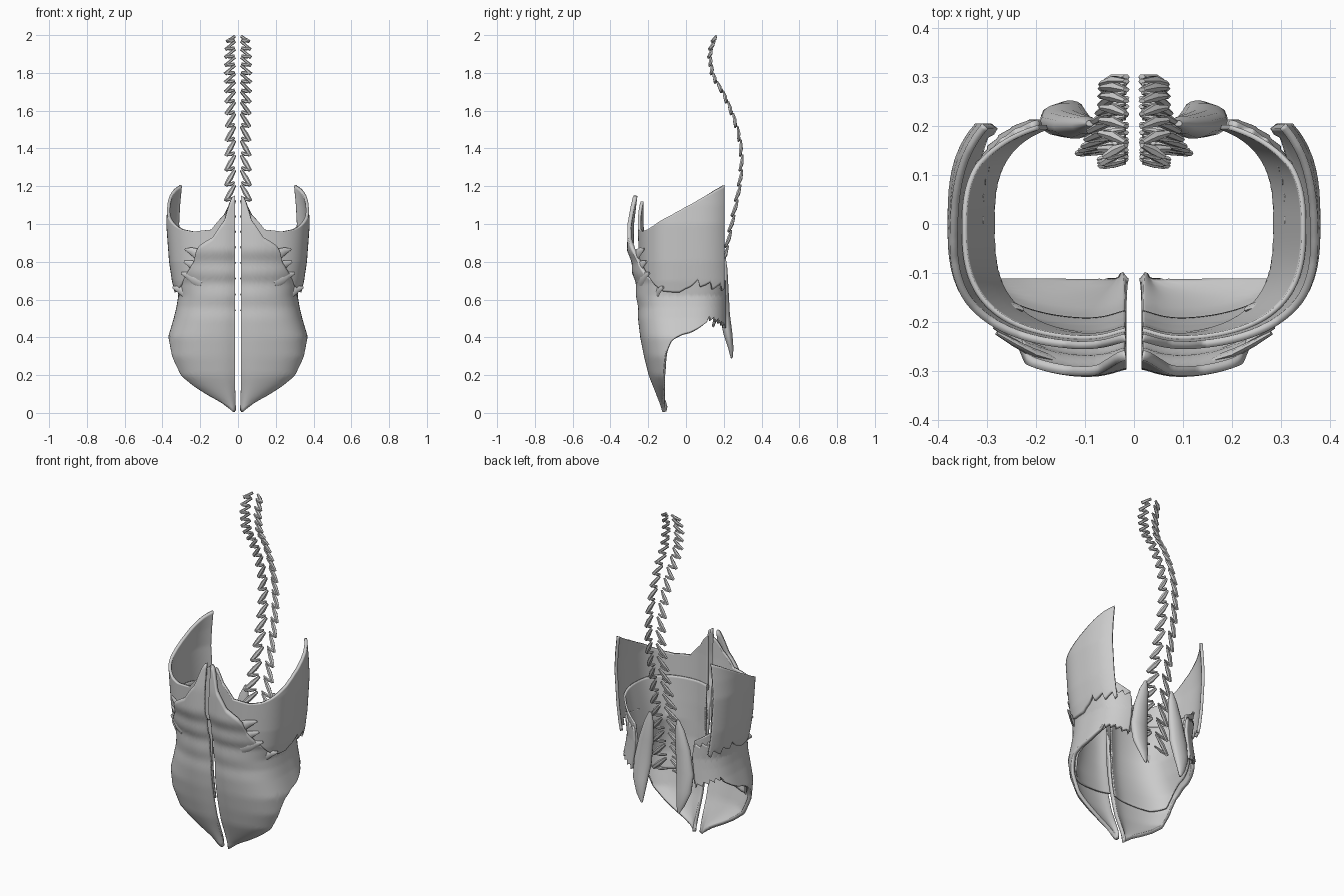
import bpy, bmesh, math
from mathutils import Vector

cube = bpy.data.objects.get("Cube")
if cube:
    bpy.data.objects.remove(cube)

grey = bpy.data.materials.new("muscle_grey")
grey.use_nodes = True
grey.diffuse_color = (0.6, 0.6, 0.6, 1)
grey.node_tree.nodes["Principled BSDF"].inputs["Base Color"].default_value = (0.6, 0.6, 0.6, 1)


def lerp_keys(keys, t, col=1):
    """Piecewise linear lookup in rows of (t, value, ...)."""
    if t <= keys[0][0]:
        return keys[0][col]
    for p, q in zip(keys, keys[1:]):
        if t <= q[0]:
            return p[col] + (q[col] - p[col]) * (t - p[0]) / (q[0] - p[0])
    return keys[-1][col]


def finish(name, bm, thickness=0, angle=40):
    """Turn a bmesh into a mirrored, smooth shaded object."""
    bmesh.ops.recalc_face_normals(bm, faces=bm.faces)
    mesh = bpy.data.meshes.new(name)
    bm.to_mesh(mesh)
    bm.free()
    mesh.materials.append(grey)
    obj = bpy.data.objects.new(name, mesh)
    bpy.context.collection.objects.link(obj)
    bpy.ops.object.select_all(action='DESELECT')
    bpy.context.view_layer.objects.active = obj
    obj.select_set(True)
    bpy.ops.object.shade_smooth_by_angle(angle=math.radians(angle))
    if thickness:
        solid = obj.modifiers.new("thickness", 'SOLIDIFY')
        solid.thickness = thickness
        solid.offset = 0
    obj.modifiers.new("other_side", 'MIRROR')


def sheet(name, edges, section, end, back, thickness, jag, cols=100, rows=40):
    """Curved wall: edges = (degrees, bottom, top), section = (z, half width, front y)."""
    bm = bmesh.new()
    grid = []
    for i in range(cols + 1):
        deg = end * (i / cols) ** 1.5
        s, c = math.sin(math.radians(deg)), math.cos(math.radians(deg))
        cut = jag(i, deg)
        low, high = lerp_keys(edges, deg) + cut[0], lerp_keys(edges, deg, 2) + cut[1]
        column = []
        for j in range(rows + 1):
            z = low + (high - low) * j / rows
            wide, front = lerp_keys(section, z), lerp_keys(section, z, 2)
            x = 0.017 + (wide - 0.017) * s ** 0.7
            y = (front if c > 0 else back) * abs(c) ** 0.7
            if c > 0:  # groove beside the midline
                y += 0.018 * math.exp(-deg / 3)
            column.append(bm.verts.new((x, y, z)))
        grid.append(column)
    for a, b in zip(grid, grid[1:]):
        for j in range(rows):
            bm.faces.new((a[j], b[j], b[j + 1], a[j + 1]))
    finish(name, bm, thickness)


def spindle(bm, points, flat=Vector((0, 1, 0)), sides=8):
    """Flattened tapering muscle: points = (position, width, depth)."""
    rings = []
    for k, (pos, width, depth) in enumerate(points):
        before = Vector(points[max(k - 1, 0)][0])
        after = Vector(points[min(k + 1, len(points) - 1)][0])
        along = (after - before).normalized()
        side = along.cross(flat).normalized()
        out = side.cross(along)
        rings.append([bm.verts.new(Vector(pos) + side * width * math.cos(a) + out * depth * math.sin(a))
                      for a in (math.tau * n / sides for n in range(sides))])
    for a, b in zip(rings, rings[1:]):
        for n in range(sides):
            bm.faces.new((a[n], a[(n + 1) % sides], b[(n + 1) % sides], b[n]))
    bm.faces.new(rings[0])
    bm.faces.new(rings[-1])


# Abdominal wall, from the midline round to the back
abdomen_edges = [(0, .03, 1.15), (.7, .015, 1.14), (4.4, .005, 1.02), (13, .02, .93), (26, .04, .885),
                 (30, .05, .86), (34, .06, .80), (40, .08, .77), (46, .10, .745), (52, .13, .72),
                 (62, .21, .69), (70, .32, .67), (78, .38, .66), (90, .42, .68), (115, .49, .71),
                 (130, .48, .70), (152, .45, .68)]
abdomen_section = [(0, .06, -.115), (.05, .1, -.13), (.1, .19, -.15), (.15, .265, -.17), (.2, .32, -.19),
                   (.3, .357, -.215), (.4, .36, -.235), (.5, .33, -.247), (.56, .316, -.246),
                   (.62, .306, -.258), (.69, .315, -.258), (.74, .325, -.278), (.8, .337, -.281),
                   (.86, .345, -.305), (1, .345, -.303), (1.15, .345, -.285)]


def abdomen_jag(i, deg):
    tooth = (i % 4) / 4
    return (0.03 * tooth if deg > 112 else 0, 0.03 * tooth if deg > 66 else 0)


sheet("abdominal_wall", abdomen_edges, abdomen_section, 152, .222, .02, abdomen_jag)

# Deep lining joining the abdomen to the inside of the ribs
lining_edges = [(0, .32, .84), (40, .30, .84), (66, .32, .84), (78, .40, .84), (90, .44, .84),
                (115, .51, .82), (128, .50, .78), (152, .47, .72)]
lining_section = [(.3, .335, -.195), (.4, .338, -.213), (.5, .308, -.225), (.6, .288, -.228),
                  (.7, .312, -.23), (.84, .346, -.235)]
sheet("deep_lining", lining_edges, lining_section, 152, .215, .01, lambda i, deg: (0, 0))

# Rib wall, open at the back
rib_edges = [(0, .80, 1.12), (4, .80, 1.05), (13, .78, .97), (30, .75, .96), (45, .72, .972),
             (55, .68, .99), (68, .645, 1.02), (80, .64, 1.048), (88, .64, 1.076), (92, .65, 1.105),
             (97, .67, 1.127), (103, .66, 1.147), (115, .65, 1.18), (128, .645, 1.205)]
rib_section = [(.64, .328, -.235), (.7, .342, -.24), (.8, .357, -.245), (1, .372, -.25),
               (1.1, .366, -.25), (1.2, .355, -.25)]
sheet("rib_wall", rib_edges, rib_section, 128, .28, .016,
      lambda i, deg: (0.045 * (i % 7) / 7 if deg > 86 else 0, 0))

# Side slips lying over the ribs
bm = bmesh.new()
for x, y, z in ((.28, -.222, .868), (.285, -.21, .80), (.30, -.195, .74), (.345, -.12, .665)):
    spindle(bm, [((x, y, z), .006, .004), ((x - .035, y - .02, z - .012), .02, .007),
                 ((x - .07, y - .038, z - .03), .03, .009), ((x - .11, y - .05, z - .05), .03, .006)],
            flat=Vector((.5, -.85, 0)))
finish("rib_slips", bm)

# Broad loin muscle beside the lower spine
bm = bmesh.new()
spindle(bm, [((.09, .205, .82), .008, .006), ((.10, .202, .76), .028, .018), ((.12, .2, .65), .045, .026),
             ((.138, .205, .52), .055, .028), ((.142, .222, .42), .047, .024), ((.13, .238, .34), .026, .014),
             ((.12, .242, .29), .006, .005)], sides=14)
finish("loin_muscle", bm, angle=60)

# Chain of short slanted slips along the spine
spine = [(.45, .15), (.6, .16), (.75, .185), (.9, .22), (1, .24), (1.1, .262), (1.2, .282), (1.3, .293),
         (1.4, .293), (1.5, .272), (1.6, .238), (1.7, .192), (1.78, .14), (1.9, .122), (2, .155)]
pitch = [(.45, .085), (1.4, .078), (1.6, .06), (1.75, .045), (2, .04)]
reach = [(.45, .115), (.8, .09), (1, .068), (1.5, .062), (1.75, .07), (1.9, .068), (2, .055)]
bm = bmesh.new()
z = .46
while z < 1.975:
    step = lerp_keys(pitch, z)
    wide = lerp_keys(reach, z)
    top = min(z + step * 1.05, 1.995)
    y0, y1 = lerp_keys(spine, z), lerp_keys(spine, top)
    mid = ((.016 + wide) / 2, (y0 + y1) / 2 + .003, (z + top) / 2)
    # long slip from the outer foot up to the midline
    spindle(bm, [((wide, y0 - .007, z), .010, .006), (mid, step * .18, .011),
                 ((.016, y1 + .007, top), .008, .005)], sides=6)
    # flatter slip tying the foot to its own level
    spindle(bm, [((wide - .004, y0 - .009, z + .004), .006, .005),
                 ((wide * .6, y0 - .004, z + step * .1), .010, .007),
                 ((.018, y0, z + step * .25), .006, .004)], sides=6)
    z += step
finish("spine_slips", bm)
